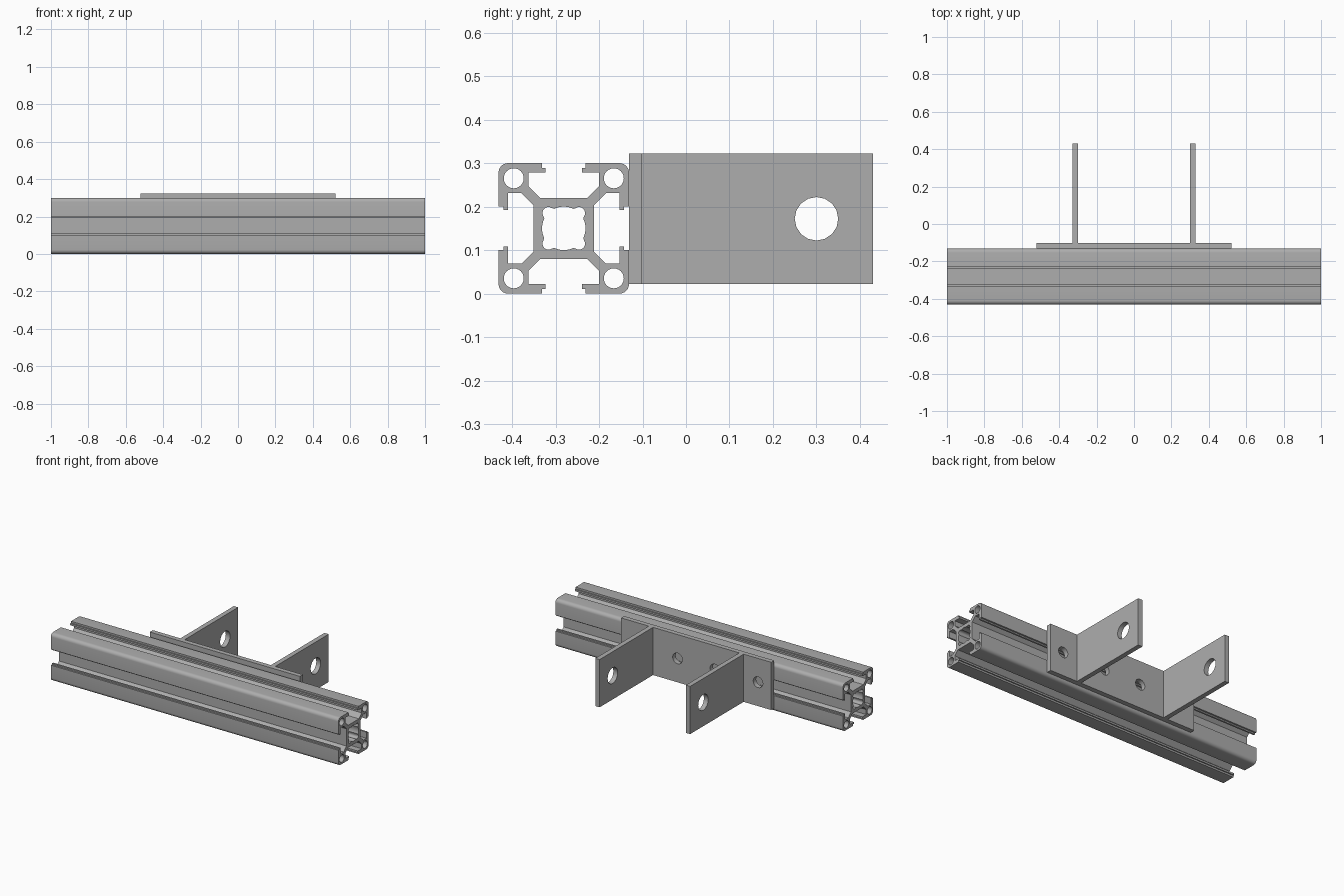
import bpy
import bmesh
from math import cos, sin, pi, sqrt
from mathutils import Matrix

if "Cube" in bpy.data.objects:
    bpy.data.objects.remove(bpy.data.objects["Cube"], do_unlink=True)

# One plain metal colour
metal = bpy.data.materials.new("grey_metal")
metal.use_nodes = True
grey = (0.42, 0.42, 0.42, 1)
metal.diffuse_color = grey
metal.node_tree.nodes["Principled BSDF"].inputs["Base Color"].default_value = grey

# Axis frames: columns are where the profile's x, y and depth point
ALONG_X = Matrix(((0, 0, 1), (1, 0, 0), (0, 1, 0)))
ALONG_Y = Matrix(((1, 0, 0), (0, 0, -1), (0, 1, 0)))


def circle(cx, cy, r, n=16):
    return [(cx + r * cos(2 * pi * i / n), cy + r * sin(2 * pi * i / n)) for i in range(n)]


def rectangle(x0, y0, x1, y1):
    return [(x0, y0), (x1, y0), (x1, y1), (x0, y1)]


def extrude(name, outlines, depth, axes, location):
    """Fill nested outlines, extrude them and make a clean mesh object."""
    curve = bpy.data.curves.new(name + "_profile", "CURVE")
    curve.dimensions = "2D"
    curve.fill_mode = "BOTH"
    curve.extrude = depth / 2
    for points in outlines:
        spline = curve.splines.new("POLY")
        spline.points.add(len(points) - 1)
        for point, (x, y) in zip(spline.points, points):
            point.co = (x, y, 0, 1)
        spline.use_cyclic_u = True
    helper = bpy.data.objects.new(name + "_helper", curve)
    bpy.context.scene.collection.objects.link(helper)
    bpy.context.view_layer.update()
    mesh = bpy.data.meshes.new_from_object(
        helper.evaluated_get(bpy.context.evaluated_depsgraph_get()))
    bpy.data.objects.remove(helper, do_unlink=True)

    bm = bmesh.new()
    bm.from_mesh(mesh)
    bmesh.ops.remove_doubles(bm, verts=bm.verts, dist=0.0001)
    bm.transform(Matrix.Translation(location) @ axes.to_4x4())
    bmesh.ops.recalc_face_normals(bm, faces=bm.faces)
    bm.to_mesh(mesh)
    bm.free()
    mesh.materials.clear()
    mesh.materials.append(metal)
    mesh.name = name
    obj = bpy.data.objects.new(name, mesh)
    bpy.context.scene.collection.objects.link(obj)
    bpy.ops.object.select_all(action="DESELECT")
    obj.select_set(True)
    bpy.context.view_layer.objects.active = obj
    bpy.ops.object.shade_smooth_by_angle(angle=pi / 6)
    return obj


# Slotted rail: half a slot and half a rounded corner, mirrored and turned
half = 0.15
slot = [(0.054, 0.07), (0.081, 0.097), (0.081, 0.128), (0.042, 0.128),
        (0.042, 0.139), (0.05, 0.139), (0.05, half)]
radius = 0.022
corner = [(half - radius + radius * sin(a * pi / 12),
           half - radius + radius * cos(a * pi / 12)) for a in range(7)]
quarter = slot + corner + [(y, x) for x, y in reversed(slot)]
outer = []
for turn in range(4):
    c, s = round(cos(turn * pi / 2)), round(sin(turn * pi / 2))
    outer += [(c * x + s * y, c * y - s * x) for x, y in quarter]


# Centre bore: a circle with a small lobe in each corner
def bore_radius(angle):
    off = (angle % (pi / 2)) - pi / 4
    reach, lobe = 0.0495, 0.014
    inside = lobe ** 2 - (reach * sin(off)) ** 2
    return max(0.05, reach * cos(off) + sqrt(inside)) if inside > 0 else 0.05


angles = [2 * pi * i / 96 for i in range(96)]
bore = [(bore_radius(a) * cos(a), bore_radius(a) * sin(a)) for a in angles]
corner_holes = [circle(sx * 0.115, sy * 0.115, 0.023, 24) for sx in (-1, 1) for sy in (-1, 1)]
extrude("slotted_rail", [outer, bore] + corner_holes, 2.0, ALONG_X, (0, -0.281, half))

# Mounting plate with four bolt holes
low, high, middle = 0.022, 0.322, 0.172
bolt_holes = [circle(x, middle, 0.034) for x in (-0.43, -0.13, 0.13, 0.43)]
extrude("mounting_plate", [rectangle(-0.522, low, 0.522, high)] + bolt_holes,
        0.03, ALONG_Y, (0, -0.116, 0))

# Two upright lugs with a pin hole each
for side, x in (("right", -0.315), ("left", 0.315)):
    extrude(side + "_lug", [rectangle(-0.101, low, 0.43, high), circle(0.3, middle, 0.05)],
            0.03, ALONG_X, (x, 0, 0))
